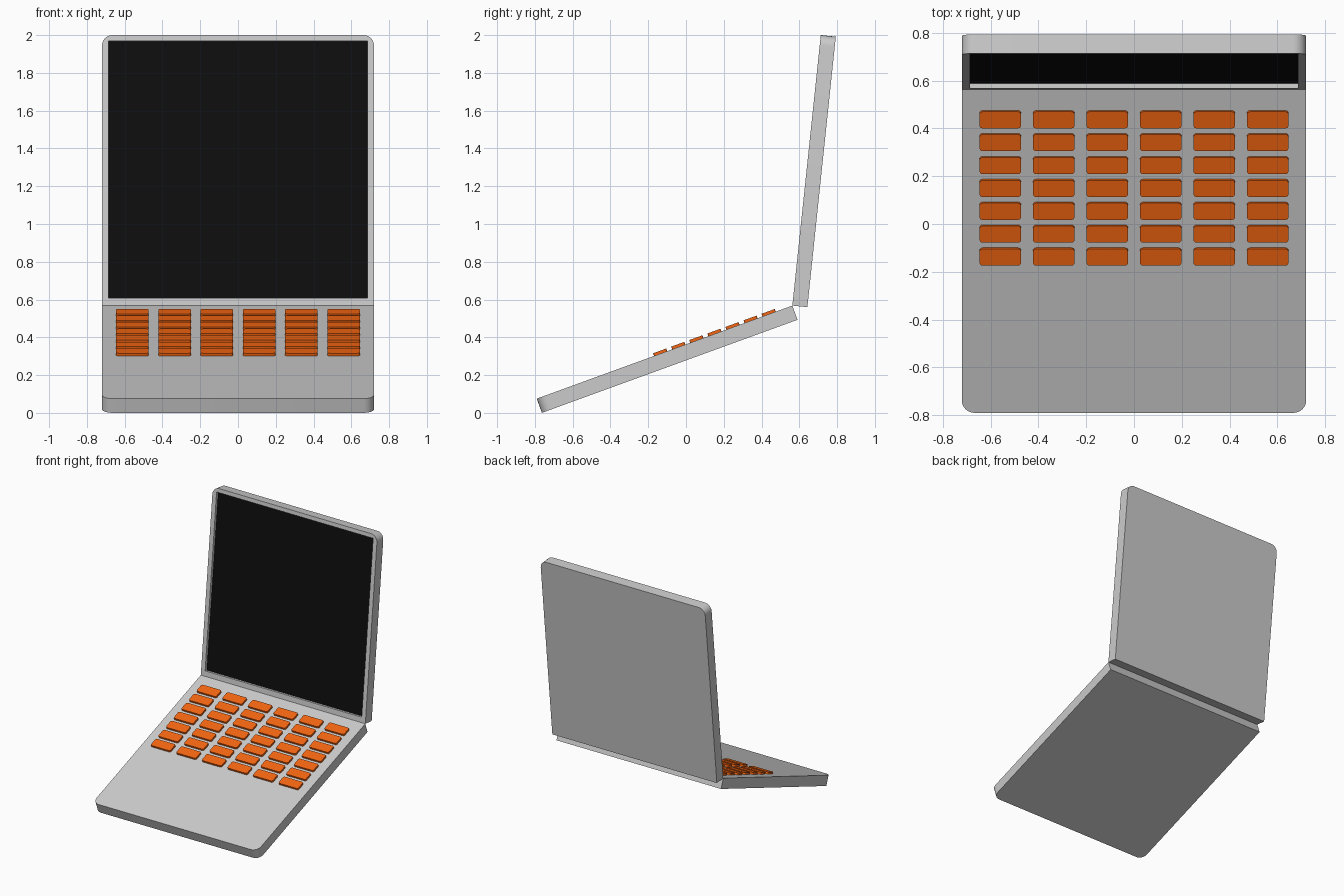
import bpy, bmesh
from math import radians, sin, cos, pi
from mathutils import Matrix

if "Cube" in bpy.data.objects:
    bpy.data.objects.remove(bpy.data.objects["Cube"])

W, T, R = 1.44, 0.08, 0.055               # plate size, thickness, corner radius
HINGE = Matrix.Translation((0, 0.563, 0.568))
BASE = HINGE @ Matrix.Rotation(radians(20), 4, 'X')
LID = HINGE @ Matrix.Rotation(radians(84), 4, 'X')


def material(name, color):
    m = bpy.data.materials.new(name)
    m.diffuse_color = color
    m.use_nodes = True
    m.node_tree.nodes["Principled BSDF"].inputs["Base Color"].default_value = m.diffuse_color
    return m


def slab_mesh(name, w, y0, y1, z0, z1, r_low=0, r_high=0, seg=6, mat=None):
    """Slab centred on x, with optional rounded corners at its low-y and high-y ends."""
    pts = []
    for sx, sy, start in ((1, -1, -90), (1, 1, 0), (-1, 1, 90), (-1, -1, 180)):
        r = r_low if sy < 0 else r_high
        cx, cy = sx * (w / 2 - r), (y0 + r if sy < 0 else y1 - r)
        for i in range(seg + 1 if r else 1):
            a = radians(start) + i / seg * pi / 2
            pts.append((cx + r * cos(a), cy + r * sin(a), z0))
    bm = bmesh.new()
    face = bm.faces.new([bm.verts.new(p) for p in pts])
    ext = bmesh.ops.extrude_face_region(bm, geom=[face])
    top = [v for v in ext['geom'] if isinstance(v, bmesh.types.BMVert)]
    bmesh.ops.translate(bm, verts=top, vec=(0, 0, z1 - z0))
    bmesh.ops.recalc_face_normals(bm, faces=bm.faces)
    me = bpy.data.meshes.new(name)
    bm.to_mesh(me)
    bm.free()
    if mat:
        me.materials.append(mat)
    return me


def place(name, mesh, matrix):
    ob = bpy.data.objects.new(name, mesh)
    bpy.context.collection.objects.link(ob)
    ob.matrix_world = matrix
    return ob


def smooth(ob):
    bpy.ops.object.select_all(action='DESELECT')
    ob.select_set(True)
    bpy.context.view_layer.objects.active = ob
    bpy.ops.object.shade_smooth_by_angle(angle=radians(30))


orange = material("key_orange", (0.9, 0.13, 0.006, 1))
black = material("screen_black", (0.004, 0.004, 0.004, 1))

# Base plate, rounded at the front
base = place("base", slab_mesh("base", W, -W, 0, -T, 0, r_low=R), BASE)
smooth(base)

# Lid, rounded at the top, with a recess for the screen
lid = place("lid", slab_mesh("lid", W, 0, W, -T, 0, r_high=R), LID)
cutter = place("recess_cutter", slab_mesh("recess_cutter", 1.37, 0.041, 1.409, -0.023, 0.05), LID)
cutter.hide_render = True
mod = lid.modifiers.new("recess", 'BOOLEAN')
mod.object = cutter
mod.operation = 'DIFFERENCE'
mod.solver = 'EXACT'
bpy.context.view_layer.objects.active = lid
bpy.ops.object.modifier_apply(modifier="recess")
bpy.data.objects.remove(cutter)
smooth(lid)

# Screen panel at the bottom of the recess
place("screen", slab_mesh("screen", 1.37, 0.041, 1.409, -0.023, -0.021, mat=black), LID)

# Keyboard: 7 rows of 6 keys sharing one mesh
key = slab_mesh("key", 0.173, -0.037, 0.037, -0.002, 0.015,
                r_low=0.012, r_high=0.012, seg=4, mat=orange)
for row in range(7):
    for col in range(6):
        pos = Matrix.Translation(((col - 2.5) * 0.2237, -0.131 - row * 0.1018, 0))
        ob = place(f"key_{row + 1}_{col + 1}", key, BASE @ pos)
        if row == col == 0:
            smooth(ob)
